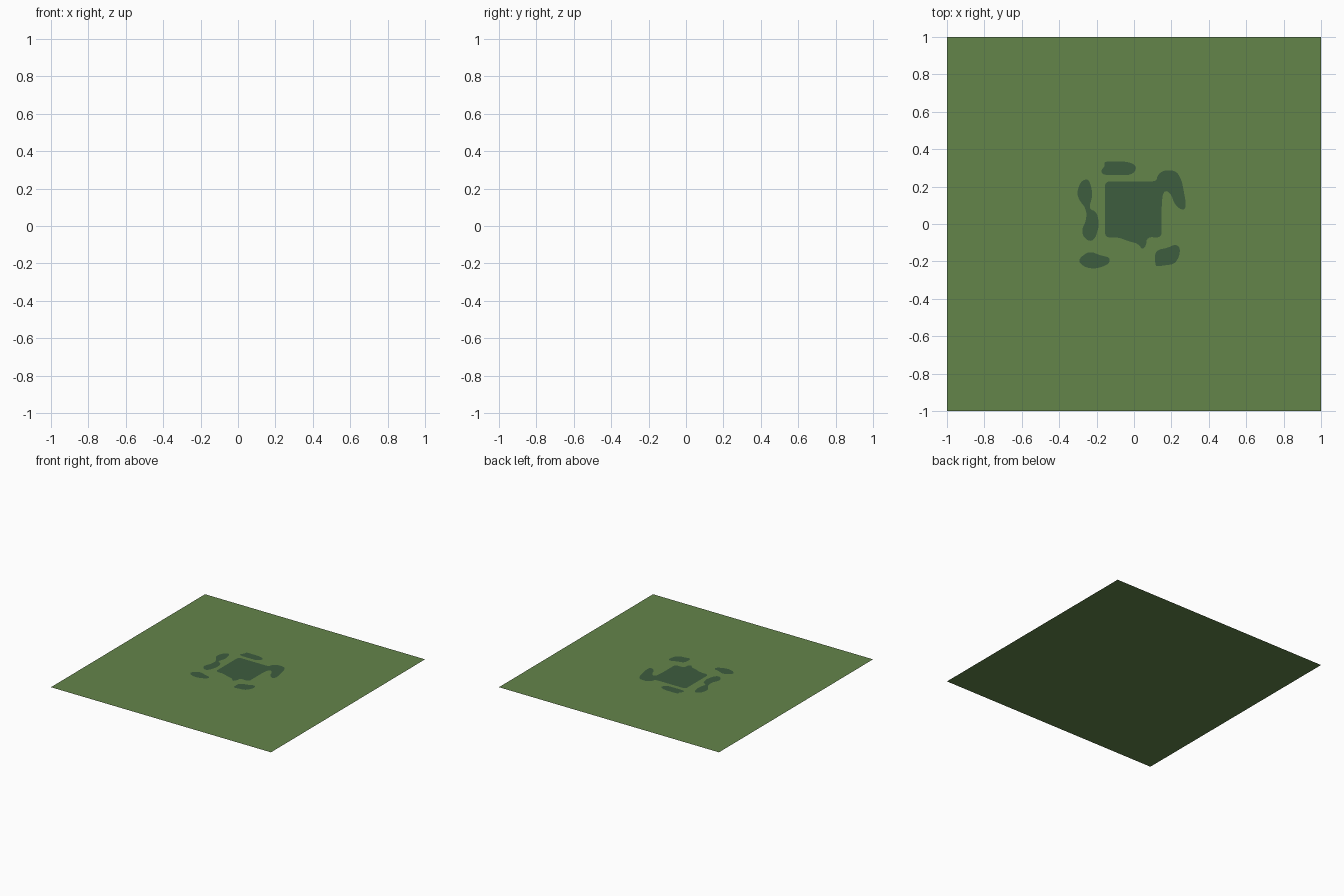
import bpy
import bmesh
from mathutils import Vector

if "Cube" in bpy.data.objects:
    bpy.data.objects.remove(bpy.data.objects["Cube"])


def material(name, rgb):
    lin = [((c / 255 + 0.055) / 1.055) ** 2.4 for c in rgb]
    m = bpy.data.materials.new(name)
    m.diffuse_color = (*lin, 1)
    m.use_nodes = True
    m.node_tree.nodes["Principled BSDF"].inputs["Base Color"].default_value = m.diffuse_color
    return m


GRASS = material("grass green", (100, 133, 74))
DARK = material("dark green", (61, 93, 63))


def rounded(pts, limit=0.015, passes=2):
    """Trim each corner by a small amount, so long edges stay straight."""
    pts = [Vector(p) for p in pts]
    for _ in range(passes):
        out = []
        for a, b in zip(pts, pts[1:] + pts[:1]):
            d = b - a
            t = min(0.25, limit / d.length)
            out += [a + d * t, b - d * t]
        pts = out
        limit *= 0.4
    return pts


def flat(name, outlines, z, mat):
    bm = bmesh.new()
    for pts in outlines:
        f = bm.faces.new([bm.verts.new((p[0], p[1], z)) for p in pts])
        f.normal_update()
        if f.normal.z < 0:
            f.normal_flip()
    bmesh.ops.triangulate(bm, faces=[f for f in bm.faces if len(f.verts) > 4])
    me = bpy.data.meshes.new(name)
    bm.to_mesh(me)
    bm.free()
    me.materials.append(mat)
    ob = bpy.data.objects.new(name, me)
    bpy.context.collection.objects.link(ob)


def square(r):
    return [(-r, -r), (r, -r), (r, r), (-r, r)]


# Ground sheet and the small square lying on it
flat("ground", [square(1)], 0, GRASS)
flat("centre_patch", [square(0.334)], 0.001, GRASS)

# Dark stains: central square with its right arm, then the loose patches
centre = [(-.155, .228), (.12, .228), (.125, .26), (.155, .287), (.225, .285),
          (.255, .235), (.278, .11), (.272, .075), (.245, .08), (.215, .11),
          (.2, .155), (.175, .18), (.154, .165), (.148, .1), (.148, -.072),
          (.07, -.07), (.065, -.115), (.045, -.138), (.022, -.105),
          (-.03, -.092), (-.08, -.072), (-.155, -.072)]
left = [(-.245, .243), (-.228, .2), (-.222, .15), (-.242, .08), (-.2, .066),
        (-.186, 0), (-.205, -.075), (-.235, -.095), (-.27, -.07),
        (-.28, -.03), (-.255, .02), (-.255, .08), (-.295, .13),
        (-.305, .17), (-.285, .228)]
bottom_left = [(-.298, -.2), (-.28, -.172), (-.235, -.145), (-.18, -.168),
               (-.13, -.178), (-.13, -.208), (-.165, -.228), (-.215, -.24),
               (-.265, -.23)]
bottom_right = [(.114, -.215), (.11, -.168), (.125, -.138), (.18, -.128),
                (.22, -.108), (.247, -.125), (.242, -.175), (.215, -.215),
                (.17, -.22), (.12, -.228)]
top = [(-.16, .334), (-.04, .334), (.006, .318), (.012, .29), (-.015, .262),
       (-.165, .262), (-.178, .285), (-.155, .31)]
flat("dark_stains",
     [rounded(p) for p in (centre, left, bottom_left, bottom_right, top)],
     0.002, DARK)
